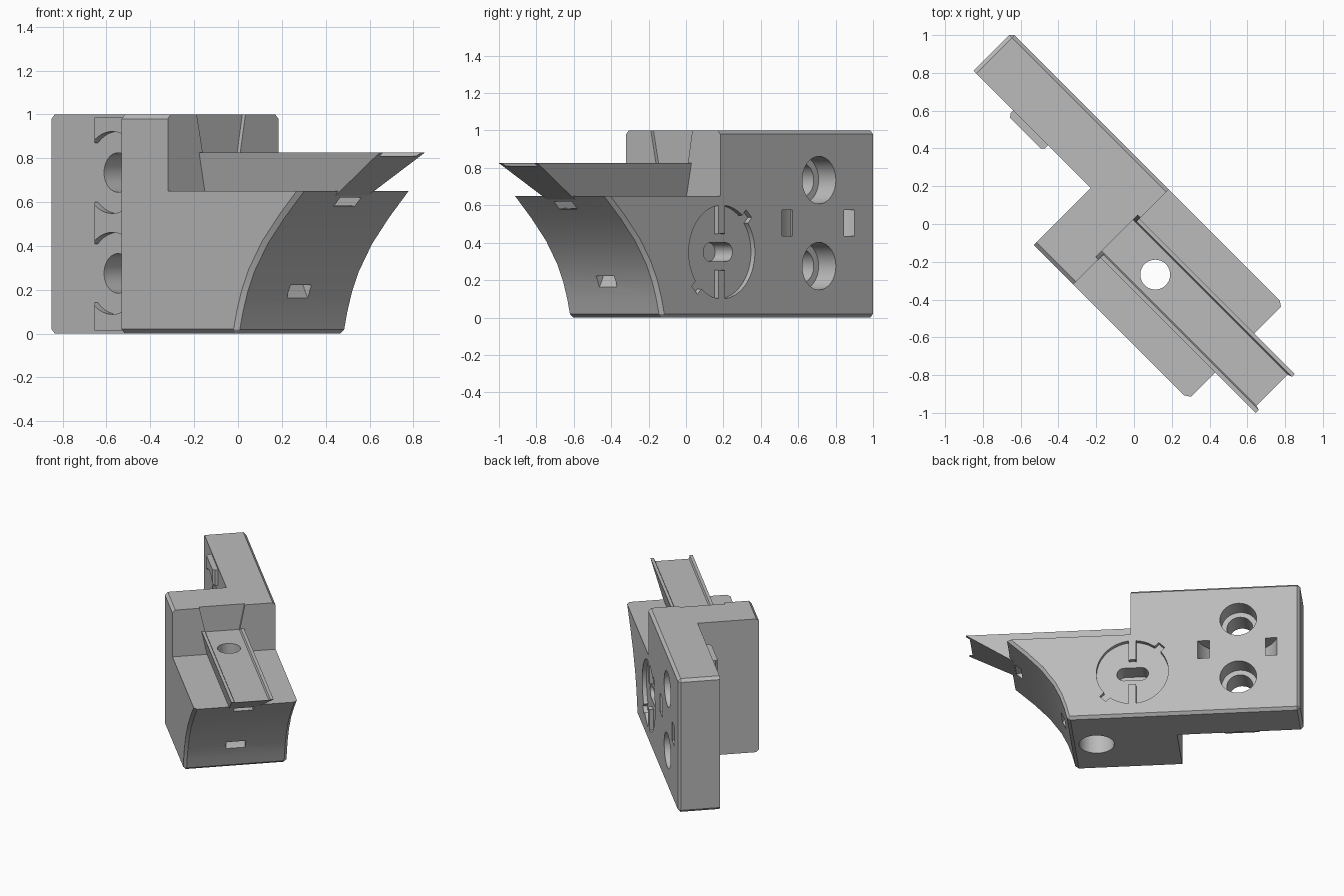
import bpy, bmesh, math
from mathutils import Matrix, Vector

cube = bpy.data.objects.get("Cube")
if cube:
    bpy.data.objects.remove(cube, do_unlink=True)

grey = bpy.data.materials.new("plain grey")
grey.use_nodes = True
COLOUR = (0.5, 0.5, 0.5, 1)
grey.diffuse_color = COLOUR
grey.node_tree.nodes["Principled BSDF"].inputs["Base Color"].default_value = COLOUR

# Local frame: x along the rail, y across it; everything is turned 45 degrees at the end
BACK, WALL, OUTER, INNER = -1.174, -0.028, 0.26, -0.453
BLOCK = -0.297
STEP = 0.65


def prism(name, points, axis, low, high):
    """Extrude a 2D outline along an axis."""
    def place(p, h):
        a, b = p
        return {"x": (h, a, b), "y": (a, h, b), "z": (a, b, h)}[axis]
    bm = bmesh.new()
    rings = [[bm.verts.new(place(p, h)) for p in points] for h in (low, high)]
    n = len(points)
    for i in range(n):
        j = (i + 1) % n
        bm.faces.new((rings[0][i], rings[0][j], rings[1][j], rings[1][i]))
    for ring in rings:
        bm.faces.new(ring)
    bmesh.ops.recalc_face_normals(bm, faces=bm.faces)
    mesh = bpy.data.meshes.new(name)
    bm.to_mesh(mesh)
    bm.free()
    mesh.materials.append(grey)
    obj = bpy.data.objects.new(name, mesh)
    bpy.context.scene.collection.objects.link(obj)
    return obj


def arc(cx, cy, r, start=0, end=360, steps=40):
    full = abs(end - start) >= 360
    count = steps if full else steps + 1
    angles = [math.radians(start + (end - start) * i / steps) for i in range(count)]
    return [(cx + r * math.cos(a), cy + r * math.sin(a)) for a in angles]


def box(a0, a1, b0, b1):
    return [(a0, b0), (a1, b0), (a1, b1), (a0, b1)]


def cut(target, points, axis, low, high):
    """Cut a prism out of the target and drop the cutter."""
    cutter = prism("cutter", points, axis, low, high)
    cutter.hide_render = True
    mod = target.modifiers.new("cut", "BOOLEAN")
    mod.operation, mod.solver, mod.object = "DIFFERENCE", "EXACT", cutter
    graph = bpy.context.evaluated_depsgraph_get()
    mesh = bpy.data.meshes.new_from_object(target.evaluated_get(graph))
    target.modifiers.clear()
    target.data = mesh
    bpy.data.objects.remove(cutter, do_unlink=True)


# Body: side profile with the concave front, extruded across
curve = [(0.44, 0), (0.465, 0.1), (0.495, 0.19), (0.54, 0.285),
         (0.625, 0.41), (0.735, 0.53), (0.86, STEP)]
body = prism("bracket_body", [(BACK, 0)] + curve + [(0, STEP), (0, 1), (BACK, 1)],
             "y", INNER, OUTER)

# Small chamfers on the outer edges
bm = bmesh.new()
bm.from_mesh(body.data)


def wants_chamfer(edge):
    a, b = (v.co for v in edge.verts)
    mid = (a + b) / 2
    if abs(a.y - b.y) > 0.1:
        return mid.z < 0.001 or mid.x < BACK + 0.001
    on_step_top = a.z > STEP - 0.001 and b.z > STEP - 0.001 and min(a.z, b.z) < 0.9
    return not on_step_top


bmesh.ops.bevel(bm, geom=[e for e in bm.edges if wants_chamfer(e)], offset=0.02,
                offset_type="OFFSET", segments=1, profile=0.5, affect="EDGES")
bmesh.ops.recalc_face_normals(bm, faces=bm.faces)
bm.to_mesh(body.data)
bm.free()

# Thin the rear into a plate
cut(body, box(-2, BLOCK, -1, 2), "y", -1, WALL)

# Tapered recess above the rail in the step wall
cut(body, [(-0.2, 0.7), (-0.01, 0.7), (0.05, 1.01), (-0.268, 1.01)], "x", -0.02, 0.1)

# Vertical bolt hole with a wider bore from below
BOLT = (0.269, -0.11)
cut(body, arc(*BOLT, 0.079), "z", -0.1, 1.1)
cut(body, arc(*BOLT, 0.122), "z", -0.1, 0.35)

# Two counterbored screw holes in the plate
SCREW_X, SCREW_Z = -0.746, (0.735, 0.275)
for z in SCREW_Z:
    cut(body, arc(SCREW_X, z, 0.09), "y", -0.2, 0.5)
    cut(body, arc(SCREW_X, z, 0.127), "y", 0.13, 0.5)


# Curved strap tunnels through the plate and the concave front
def tunnel(cx, cy, inner, outer):
    return arc(cx, cy, outer, 0, 359, 56) + arc(cx, cy, inner, 359, 0, 56)


cut(body, tunnel(-0.74, OUTER + 0.09, 0.215, 0.29), "z", 0.435, 0.575)
cut(body, tunnel(0.74, 0.33, 0.255, 0.305), "y", -0.17, -0.035)

# Round dial recess with two bars, a slanted pair of notches and a slot
DX, DZ, DR, FLOOR = -0.011, 0.35, 0.25, OUTER - 0.03
half = math.degrees(math.acos(0.025 / DR))
for turn in (0, 180):
    cut(body, arc(DX, DZ, DR, turn - half, turn + half), "y", FLOOR, 0.4)
cut(body, arc(DX, DZ, 0.1), "y", FLOOR, 0.4)
diagonal = Matrix.Rotation(math.radians(135), 2)
strip = [diagonal @ Vector(p) for p in box(-0.29, 0.29, -0.03, 0.03)]
cut(body, [(DX + p.x, DZ + p.y) for p in strip], "y", FLOOR, 0.4)
slot = arc(DX + 0.06, DZ, 0.05, -90, 90, 12) + arc(DX - 0.06, DZ, 0.05, 90, 270, 12)
cut(body, slot, "y", 0.1, 0.4)

# Rail: flared section with two low lips and an overhanging slanted end
RAIL_TOP, RAIL_BASE = 0.825, 0.63
MID = -0.105
side = [(0.105, RAIL_BASE), (0.146, RAIL_TOP), (0.124, RAIL_TOP), (0.117, 0.81)]
section = [(MID + a, z) for a, z in side] + [(MID - a, z) for a, z in reversed(side)]
rail = prism("rail", section, "x", -0.02, 1)
for v in rail.data.vertices:
    if v.co.x > 0.5:
        v.co.x = 0.84 + 0.323 * (v.co.z - RAIL_BASE) / (RAIL_TOP - RAIL_BASE)
cut(rail, arc(*BOLT, 0.079), "z", 0.3, 1.1)

# Raised pad on the inner plate face, cleared round each screw
pad = prism("screw_pad", [(SCREW_X - 0.13, -0.02), (SCREW_X - 0.13, -0.05),
                          (SCREW_X - 0.115, -0.066), (SCREW_X + 0.115, -0.066),
                          (SCREW_X + 0.13, -0.05), (SCREW_X + 0.13, -0.02)],
            "z", 0.015, 0.985)
for z in SCREW_Z:
    cut(pad, arc(SCREW_X, z, 0.187), "y", -0.2, 0.1)

# Turn into place and shade
bpy.ops.object.select_all(action="DESELECT")
for obj in (body, rail, pad):
    obj.data.transform(Matrix.Rotation(math.radians(-45), 4, "Z"))
    obj.select_set(True)
bpy.context.view_layer.objects.active = body
bpy.ops.object.shade_smooth_by_angle(angle=math.radians(25))
